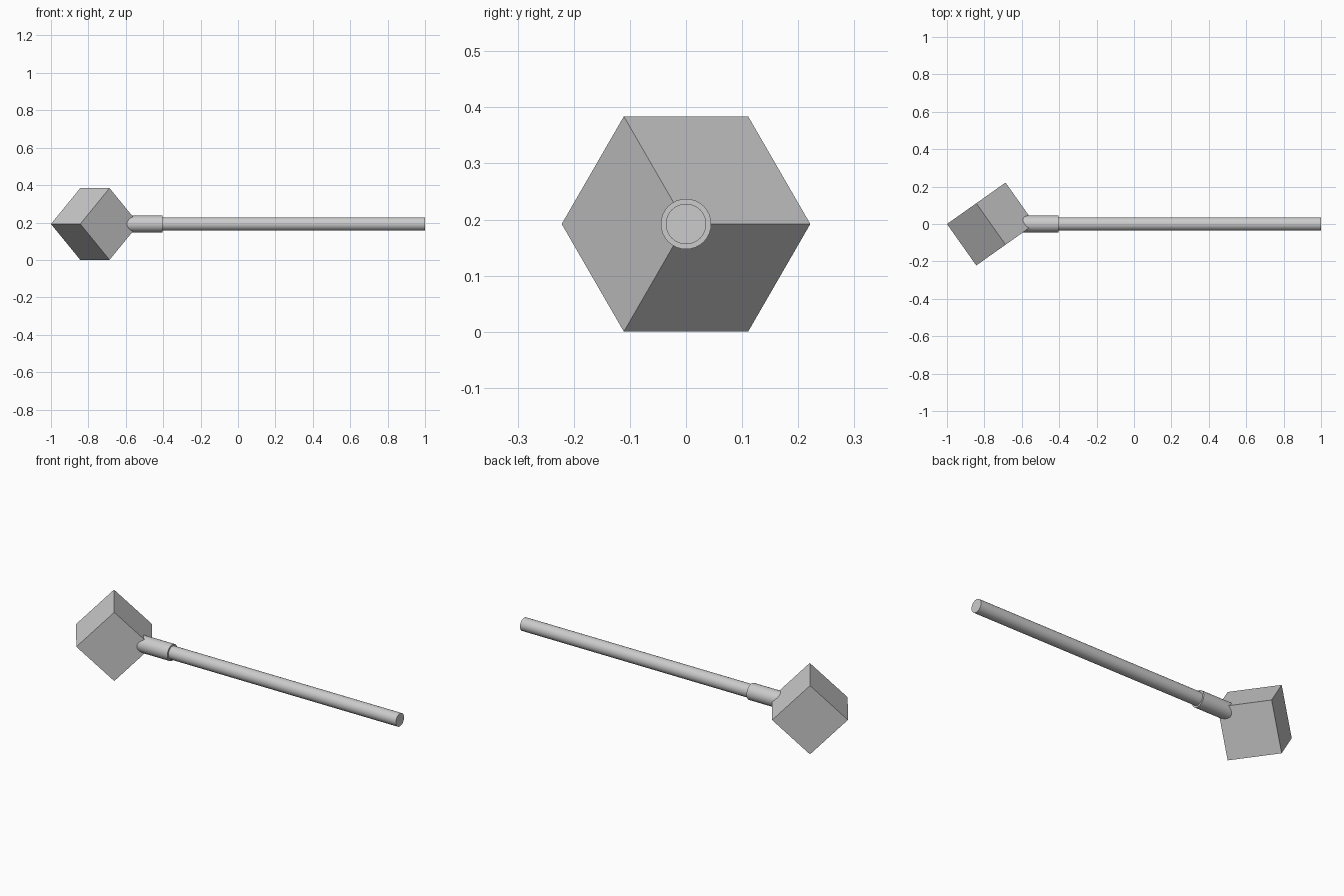
import bpy
import math
from mathutils import Matrix, Vector

cube = bpy.data.objects.get("Cube")
if cube:
    bpy.data.objects.remove(cube, do_unlink=True)

AXIS_Z = 0.192      # height of the handle axis
HEAD_EDGE = 0.2713  # edge length of the cubic head

grey = bpy.data.materials.new("light grey")
grey.use_nodes = True
grey.diffuse_color = (0.6, 0.6, 0.6, 1)
grey.node_tree.nodes["Principled BSDF"].inputs["Base Color"].default_value = (0.6, 0.6, 0.6, 1)


def rod(name, x0, x1, radius):
    """Smooth capped cylinder along x."""
    bpy.ops.mesh.primitive_cylinder_add(
        vertices=32, radius=radius, depth=x1 - x0,
        location=((x0 + x1) / 2, 0, AXIS_Z), rotation=(0, math.pi / 2, 0))
    obj = bpy.context.object
    obj.name = name
    obj.data.materials.append(grey)
    bpy.ops.object.shade_smooth_by_angle(angle=math.radians(40))


# Cubic head, standing on its body diagonal along the handle axis
half_diagonal = HEAD_EDGE * math.sqrt(3) / 2
bpy.ops.mesh.primitive_cube_add(size=HEAD_EDGE, location=(-1 + half_diagonal, 0, AXIS_Z))
head = bpy.context.object
head.name = "head"
head.data.materials.append(grey)
slope, spread = -math.sqrt(1 / 3), math.sqrt(2 / 3)
edges = []
for k in range(3):
    t = -k * math.tau / 3
    edges.append(Vector((slope, spread * math.cos(t), spread * math.sin(t))))
head.data.transform(Matrix(edges).transposed().to_4x4())

# Collar and handle
rod("collar", -0.6, -0.405, 0.045)
rod("handle", -0.55, 1.0, 0.036)
